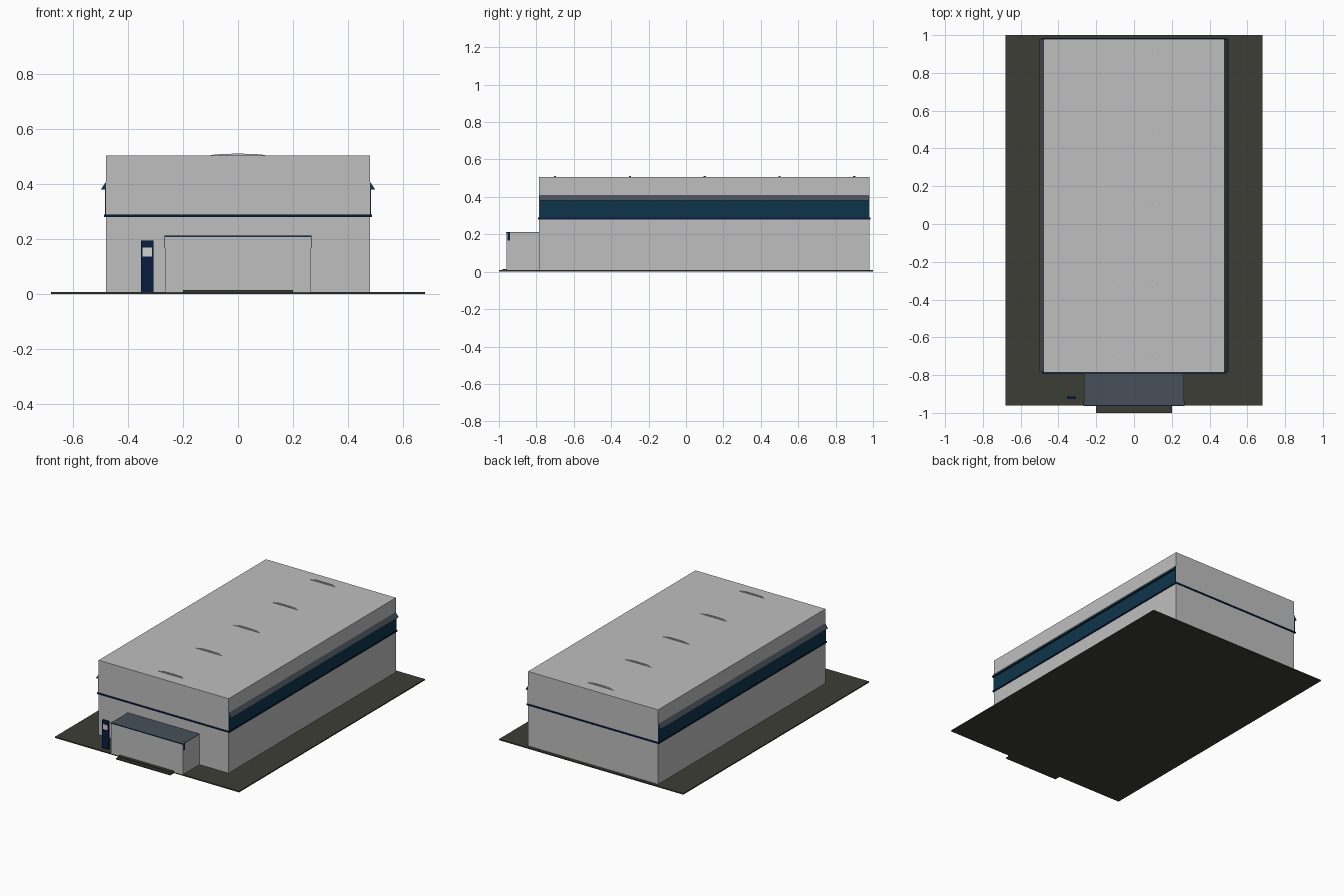
import bpy
import bmesh
import math

cube = bpy.data.objects.get("Cube")
if cube:
    bpy.data.objects.remove(cube, do_unlink=True)


def material(name, r, g, b):
    m = bpy.data.materials.new(name)
    m.use_nodes = True
    m.diffuse_color = (r, g, b, 1)
    bsdf = next(n for n in m.node_tree.nodes if n.type == "BSDF_PRINCIPLED")
    bsdf.inputs["Base Color"].default_value = (r, g, b, 1)
    return m


WALL = material("light_grey_wall", 0.52, 0.52, 0.52)
GROUND = material("dark_paving", 0.048, 0.048, 0.038)
TEAL = material("deep_teal", 0.004, 0.034, 0.07)
NAVY = material("navy_trim", 0.003, 0.012, 0.05)
SLATE = material("slate_roof", 0.065, 0.08, 0.1)
PANE = material("pale_panel", 0.65, 0.65, 0.65)


def finish(name, bm, *mats):
    bmesh.ops.recalc_face_normals(bm, faces=bm.faces)
    mesh = bpy.data.meshes.new(name)
    bm.to_mesh(mesh)
    bm.free()
    for m in mats:
        mesh.materials.append(m)
    obj = bpy.data.objects.new(name, mesh)
    bpy.context.collection.objects.link(obj)
    return obj


def box(name, x, y, z, mat):
    """Box spanning the (low, high) pairs x, y and z."""
    bm = bmesh.new()
    bmesh.ops.create_cube(bm, size=1)
    for v in bm.verts:
        v.co = [sum(r) / 2 + c * (r[1] - r[0]) for r, c in zip((x, y, z), v.co)]
    return finish(name, bm, mat)


def prism(name, profile, y0, y1, *mats):
    """Extrude an (x, z) profile along y."""
    bm = bmesh.new()
    face = bm.faces.new([bm.verts.new((x, y0, z)) for x, z in profile])
    ext = bmesh.ops.extrude_face_region(bm, geom=[face])["geom"]
    moved = [g for g in ext if isinstance(g, bmesh.types.BMVert)]
    bmesh.ops.translate(bm, verts=moved, vec=(0, y1 - y0, 0))
    bmesh.ops.recalc_face_normals(bm, faces=bm.faces)
    if len(mats) > 1:  # second colour on upward faces
        for f in bm.faces:
            f.material_index = int(f.normal.z > 0.1)
    return finish(name, bm, *mats)


FRONT, BACK, ROOF = -0.785, 0.98, 0.505

# Ground
box("ground_slab", (-0.68, 0.68), (-0.96, 1), (0, 0.008), GROUND)
box("entrance_path", (-0.2, 0.2), (-1, -0.96), (0, 0.008), GROUND)
box("entrance_step", (-0.2, 0.2), (-0.98, -0.955), (0.004, 0.015), GROUND)

# Main hall with trim all round
box("hall", (-0.48, 0.48), (FRONT, BACK), (0.004, ROOF), WALL)
box("navy_ledge", (-0.488, 0.488), (FRONT - 0.006, BACK + 0.006), (0.28, 0.289), NAVY)

# Window bands and sloping awnings on both long sides
for side, s in (("left", 1), ("right", -1)):
    box(side + "_window_band", sorted((s * 0.47, s * 0.485)),
        (FRONT + 0.001, BACK - 0.001), (0.285, 0.39), TEAL)
    prism(side + "_awning", [(s * 0.475, 0.38), (s * 0.5, 0.38), (s * 0.48, 0.41), (s * 0.475, 0.41)],
          FRONT + 0.001, BACK - 0.001, TEAL, SLATE)

# Shallow arched roof ridges
arch = [(0.1 * math.cos(math.pi * i / 12), ROOF - 0.001 + 0.007 * math.sin(math.pi * i / 12))
        for i in range(13)]
for i in range(5):
    y = -0.7 + 0.4 * i
    prism(f"roof_ridge_{i + 1}", arch, y - 0.006, y + 0.006, WALL)

# Entrance porch
box("porch", (-0.265, 0.265), (-0.96, FRONT + 0.01), (0.004, 0.209), WALL)
box("porch_roof", (-0.265, 0.265), (-0.96, FRONT + 0.01), (0.208, 0.213), SLATE)
box("porch_fascia", (-0.268, 0.268), (-0.963, -0.957), (0.208, 0.2135), TEAL)
for side, s in (("left", 1), ("right", -1)):
    box(side + "_porch_bracket", sorted((s * 0.262, s * 0.268)), (-0.955, -0.94), (0.167, 0.212), NAVY)

# Free-standing sign post with a pale panel
box("sign_post", (-0.354, -0.308), (-0.927, -0.913), (0.004, 0.195), NAVY)
box("sign_panel", (-0.348, -0.314), (-0.929, -0.92), (0.137, 0.17), PANE)
